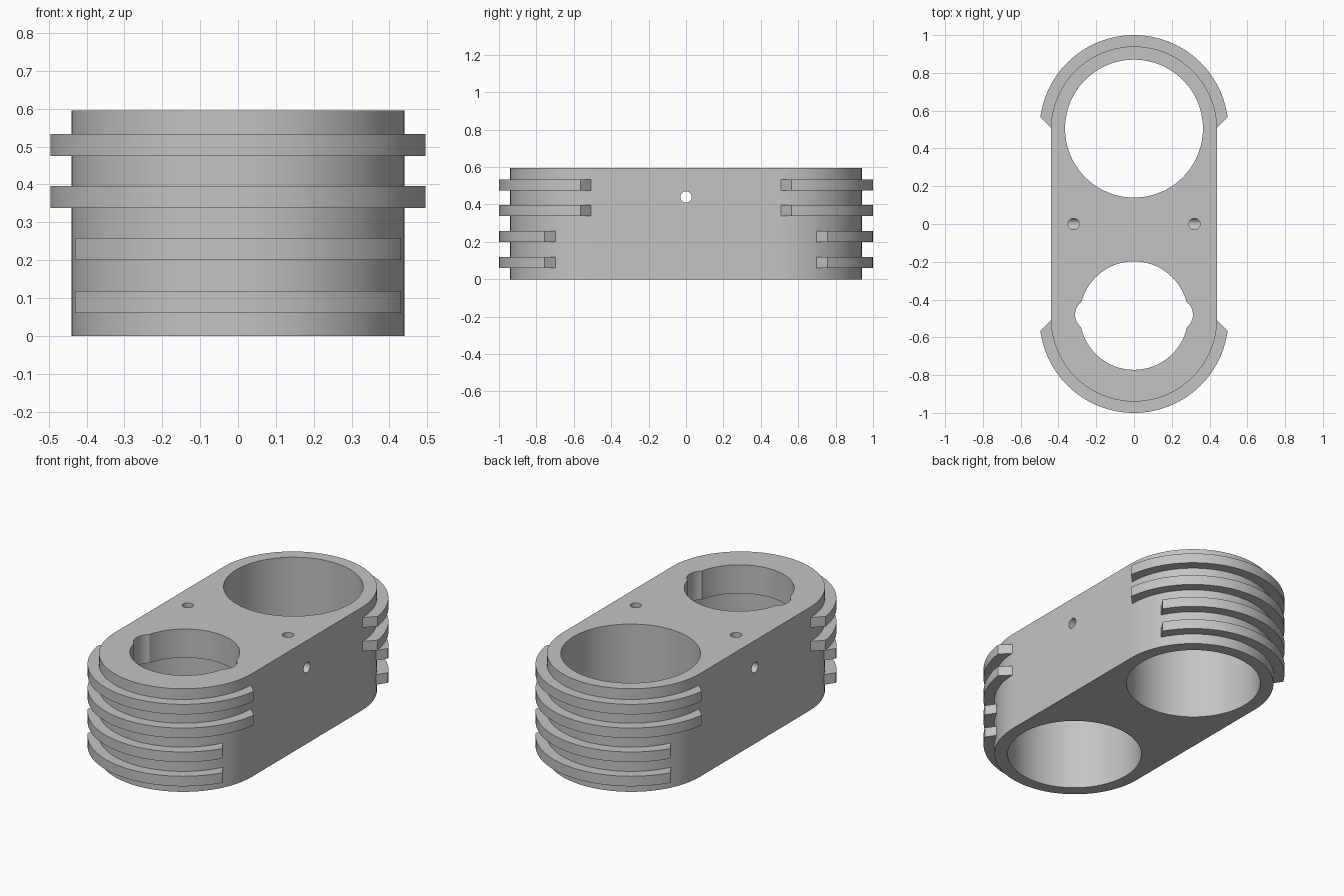
import bpy
import bmesh
from math import pi, cos, sin, radians
from mathutils import Matrix

cube = bpy.data.objects.get("Cube")
if cube:
    bpy.data.objects.remove(cube, do_unlink=True)

HEIGHT = 0.595
END_Y = 0.5        # centre of each rounded end
BODY_R = 0.44
FIN_R = 0.5
BORE_R = 0.365
PIN_R = 0.03

grey = bpy.data.materials.new("grey_metal")
grey.use_nodes = True
colour = (0.55, 0.55, 0.55, 1)
grey.diffuse_color = colour
grey.node_tree.nodes["Principled BSDF"].inputs["Base Color"].default_value = colour


def arc(cx, cy, r, start, end, steps):
    """Points on an arc, angles in degrees."""
    return [(cx + r * cos(radians(start + (end - start) * i / steps)),
             cy + r * sin(radians(start + (end - start) * i / steps)))
            for i in range(steps + 1)]


def prism(name, outline, z0, z1):
    """Extrude a flat outline from z0 to z1."""
    bm = bmesh.new()
    face = bm.faces.new([bm.verts.new((x, y, z0)) for x, y in outline])
    top = bmesh.ops.extrude_face_region(bm, geom=[face])["geom"]
    moved = [v for v in top if isinstance(v, bmesh.types.BMVert)]
    bmesh.ops.translate(bm, verts=moved, vec=(0, 0, z1 - z0))
    bmesh.ops.recalc_face_normals(bm, faces=bm.faces)
    mesh = bpy.data.meshes.new(name)
    bm.to_mesh(mesh)
    bm.free()
    mesh.materials.append(grey)
    obj = bpy.data.objects.new(name, mesh)
    bpy.context.collection.objects.link(obj)
    return obj


def round_bar(name, x, y, r, z0, z1, sides=96):
    return prism(name, arc(x, y, r, 0, 360, sides)[:-1], z0, z1)


def activate(obj):
    bpy.ops.object.select_all(action="DESELECT")
    obj.select_set(True)
    bpy.context.view_layer.objects.active = obj


def cut(obj, cutter):
    """Subtract the cutter and discard it."""
    cutter.hide_render = True
    activate(obj)
    mod = obj.modifiers.new("cut", "BOOLEAN")
    mod.operation = "DIFFERENCE"
    mod.solver = "EXACT"
    mod.object = cutter
    bpy.ops.object.modifier_apply(modifier=mod.name)
    bpy.data.objects.remove(cutter, do_unlink=True)


def smooth(obj):
    activate(obj)
    bpy.ops.object.shade_smooth_by_angle(angle=radians(30))


# Body with two rounded ends
outline = arc(0, END_Y, BODY_R, 0, 180, 64) + arc(0, -END_Y, BODY_R, 180, 360, 64)
body = prism("body", outline, 0, HEIGHT)

# Back bore goes through; front bore stops below a lip with a narrower opening
LIP_Z = HEIGHT - 0.165
OPEN_Y = -0.485
cut(body, round_bar("back_bore", 0, 0.505, BORE_R, -0.1, 0.8))
cut(body, round_bar("front_bore", 0, -0.505, BORE_R, -0.1, LIP_Z))
cut(body, round_bar("lip_opening", 0, OPEN_Y, 0.287, LIP_Z - 0.05, 0.8))
for side in (-1, 1):
    cut(body, round_bar("lip_notch", side * 0.227, OPEN_Y + 0.005, 0.085,
                        LIP_Z - 0.05, 0.8, 40))

# Cross hole and the two screw holes in the top
cross = round_bar("cross_hole", 0, 0, PIN_R, -0.6, 0.6, 32)
cross.data.transform(Matrix.Translation((0, 0, 0.44)) @ Matrix.Rotation(pi / 2, 4, "Y"))
cut(body, cross)
for side in (-1, 1):
    cut(body, round_bar("screw_hole", side * 0.32, 0, PIN_R, 0.44, 0.8, 32))
smooth(body)

# Cooling fins round both ends: bottom height, outer and inner end angles
FINS = [(0.06, 30.7, 26.5), (0.2, 30.7, 26.5), (0.338, 7.5, 0.7), (0.475, 7.5, 0.7)]
for end, turn in (("back", 0), ("front", 180)):
    for i, (z, outer, inner) in enumerate(FINS):
        profile = (arc(0, END_Y, FIN_R, outer, 180 - outer, 64)
                   + arc(0, END_Y, BODY_R - 0.004, 180 - inner, inner, 64))
        fin = prism(f"{end}_fin_{i + 1}", profile, z, z + 0.058)
        fin.data.transform(Matrix.Rotation(radians(turn), 4, "Z"))
        smooth(fin)
